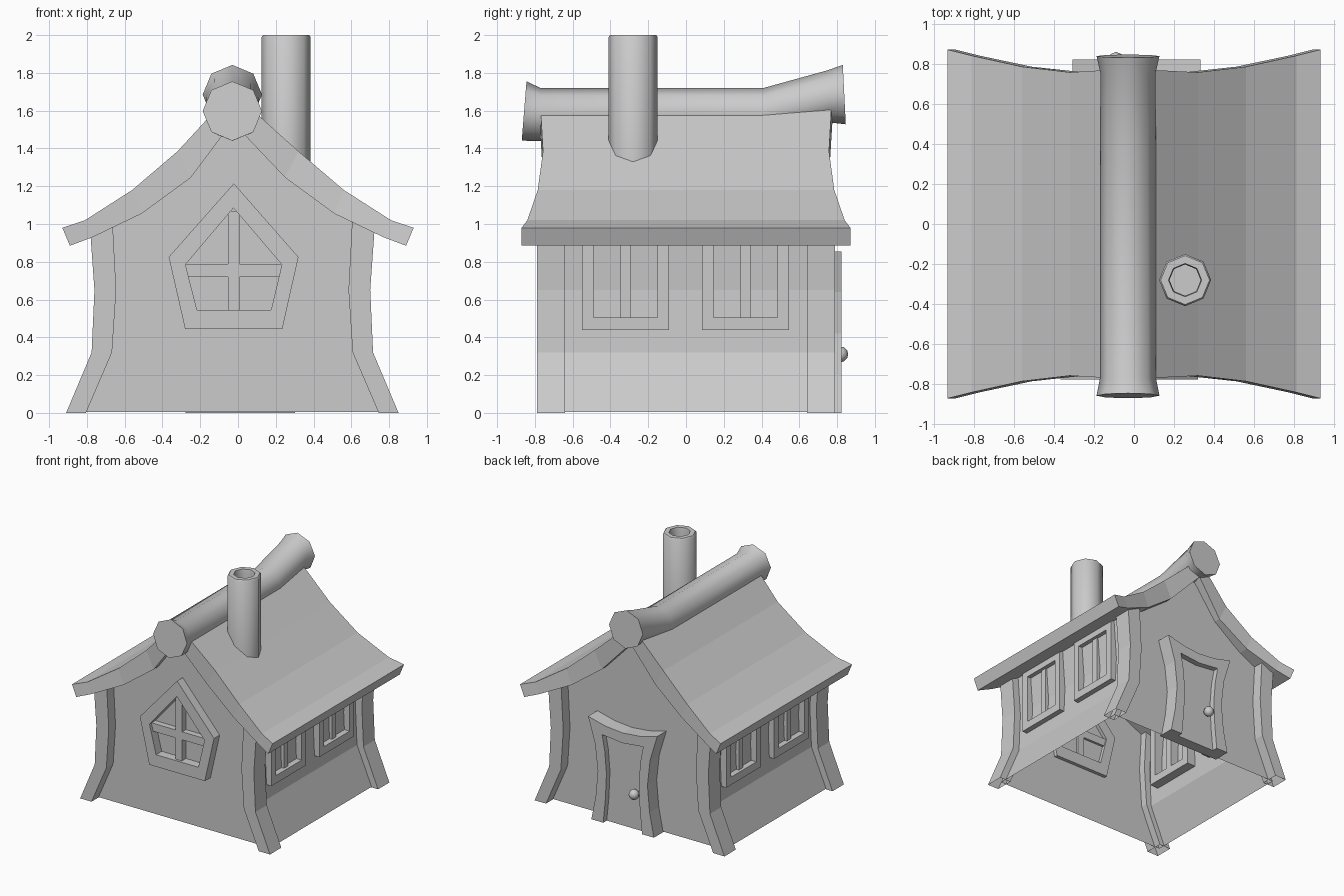
import bpy, bmesh, math
from mathutils import Vector

if "Cube" in bpy.data.objects:
    bpy.data.objects.remove(bpy.data.objects["Cube"])

CX = -0.03  # centre line of the house body


def finish(name, bm, smooth=None):
    bmesh.ops.recalc_face_normals(bm, faces=bm.faces)
    me = bpy.data.meshes.new(name)
    bm.to_mesh(me)
    bm.free()
    ob = bpy.data.objects.new(name, me)
    bpy.context.collection.objects.link(ob)
    if smooth:
        bpy.ops.object.select_all(action='DESELECT')
        ob.select_set(True)
        bpy.context.view_layer.objects.active = ob
        bpy.ops.object.shade_smooth_by_angle(angle=math.radians(smooth))
    return ob


def place(axis, p, d):
    # 2D point plus depth: 'y' means an x-z outline, 'x' means a y-z outline
    return (p[0], d, p[1]) if axis == 'y' else (d, p[0], p[1])


def prism(name, axis, pts, a, b, skip=()):
    bm = bmesh.new()
    A = [bm.verts.new(place(axis, p, a)) for p in pts]
    B = [bm.verts.new(place(axis, p, b)) for p in pts]
    bm.faces.new(A)
    bm.faces.new(B)
    n = len(pts)
    for i in range(n):
        if i not in skip:
            j = (i + 1) % n
            bm.faces.new((A[i], A[j], B[j], B[i]))
    return finish(name, bm)


def frame(name, axis, outer, inner, a, b):
    bm = bmesh.new()
    L = [[bm.verts.new(place(axis, p, d)) for p in loop]
         for loop, d in ((outer, a), (outer, b), (inner, b), (inner, a))]
    n = len(outer)
    for k in range(4):
        P, Q = L[k], L[(k + 1) % 4]
        for i in range(n):
            j = (i + 1) % n
            bm.faces.new((P[i], P[j], Q[j], Q[i]))
    return finish(name, bm)


def rect(u0, u1, v0, v1):
    return [(u0, v0), (u1, v0), (u1, v1), (u0, v1)]


def loft(name, rings, smooth, caps=(True, True)):
    bm = bmesh.new()
    R = [[bm.verts.new(p) for p in r] for r in rings]
    n = len(R[0])
    for P, Q in zip(R, R[1:]):
        for i in range(n):
            j = (i + 1) % n
            bm.faces.new((P[i], P[j], Q[j], Q[i]))
    if caps[0]:
        bm.faces.new(R[0])
    if caps[1]:
        bm.faces.new(R[-1])
    return finish(name, bm, smooth)


OCT = [(math.cos(i * math.pi / 4), math.sin(i * math.pi / 4)) for i in range(8)]

# walls: open-bottomed shell with curved sides and gable ends
half = [(0.82, 0.005), (0.685, 0.32), (0.67, 0.65), (0.695, 1.0), (0.52, 1.11), (0.26, 1.31)]
outline = [(CX + x, z) for x, z in half] + [(CX, 1.6)] + [(CX - x, z) for x, z in reversed(half)]
prism("walls", 'y', outline, -0.70, 0.70, skip=(3, 4, 5, 6, 7, 8, 12))

# corner posts, hollow at the foot
post = [(0.88, 0), (0.745, 0.32), (0.73, 0.65), (0.755, 1.0),
        (0.635, 1.03), (0.615, 0.65), (0.637, 0.32), (0.775, 0)]
for sx, nx in ((1, "right"), (-1, "left")):
    for sy, ny in ((-1, "front"), (1, "back")):
        prism(f"{ny}_{nx}_post", 'y', [(CX + sx * x, z) for x, z in post],
              sy * 0.64, sy * 0.79, skip=(7,))

# roof: swept eaves, ends flare outwards toward the eaves (top x, z, under x, z, half depth)
side = [(0.93, 0.98, 0.89, 0.885, 0.87), (0.81, 1.02, 0.77, 0.93, 0.84),
        (0.56, 1.18, 0.51, 1.055, 0.785), (0.32, 1.385, 0.25, 1.245, 0.757)]
stations = [(-a, b, -c, d, e) for a, b, c, d, e in side] + [(CX, 1.70, CX, 1.54, 0.775)] + side[::-1]
loft("roof", [[(tx, -d, tz), (tx, d, tz), (ux, d, uz), (ux, -d, uz)]
              for tx, tz, ux, uz, d in stations], None)

# ridge log: y, z, radius, lean of the ring
log = [(-0.857, 1.598, 0.157, 0.08), (-0.77, 1.58, 0.14, 0), (0.41, 1.58, 0.14, 0),
       (0.75, 1.675, 0.137, -0.05), (0.838, 1.685, 0.157, -0.05)]
loft("ridge_log", [[(CX + r * c, y + lean * r * s, z + r * s) for c, s in OCT]
                   for y, z, r, lean in log], 50)

# chimney with flue
flue = [(1.25, 0.13), (1.99, 0.13), (2.0, 0.122), (2.0, 0.083), (1.97, 0.078), (1.8, 0.078)]
loft("chimney", [[(0.255 + r * c, -0.28 + r * s, z) for c, s in OCT] for z, r in flue], 50)

# pentagon front window
outer = [(-0.022, 1.215), (0.32, 0.825), (0.235, 0.445), (-0.28, 0.445), (-0.367, 0.825)]
inner = [(-0.024, 1.085), (0.232, 0.785), (0.175, 0.545), (-0.217, 0.545), (-0.278, 0.785)]
frame("front_window_frame", 'y', outer, inner, -0.775, -0.67)
prism("front_window_upright", 'y', rect(-0.053, 0.008, 0.53, 1.07), -0.755, -0.68)
prism("front_window_crossbar", 'y', [(-0.265, 0.72), (0.222, 0.72), (0.235, 0.787), (-0.28, 0.787)],
      -0.75, -0.68)

# two windows on each long side
for sx, nx in ((1, "right"), (-1, "left")):
    for y, ny in ((-0.32, "front"), (0.315, "back")):
        nm = f"{nx}_{ny}_window"
        d0, d1, d2 = (CX + sx * v for v in (0.60, 0.725, 0.70))
        frame(nm + "_frame", 'x', rect(y - 0.23, y + 0.23, 0.44, 0.98),
              rect(y - 0.17, y + 0.17, 0.505, 0.915), d0, d1)
        prism(nm + "_upright", 'x', rect(y - 0.027, y + 0.027, 0.49, 0.93), d0, d2)

# back door with a bowed frame
DX = 0.012
dout = [(0.29, 0), (0.25, 0.2), (0.23, 0.42), (0.255, 0.64), (0.32, 0.855), (0.16, 0.815)]
din = [(0.18, 0), (0.16, 0.2), (0.15, 0.42), (0.165, 0.6), (0.19, 0.735)]
ring = ([(DX + x, z) for x, z in dout] + [(DX, 0.80)] + [(DX - x, z) for x, z in dout[::-1]]
        + [(DX - x, z) for x, z in din] + [(DX, 0.715)] + [(DX + x, z) for x, z in din[::-1]])
prism("door_frame", 'y', ring, 0.68, 0.822)
leaf = [(DX + x, z) for x, z in din] + [(DX, 0.715)] + [(DX - x, z) for x, z in din[::-1]]
prism("door_leaf", 'y', leaf, 0.68, 0.775)

# door knob
bm = bmesh.new()
bmesh.ops.create_uvsphere(bm, u_segments=8, v_segments=6, radius=0.042)
bmesh.ops.translate(bm, verts=bm.verts, vec=Vector((-0.09, 0.817, 0.31)))
finish("door_knob", bm, 60)
